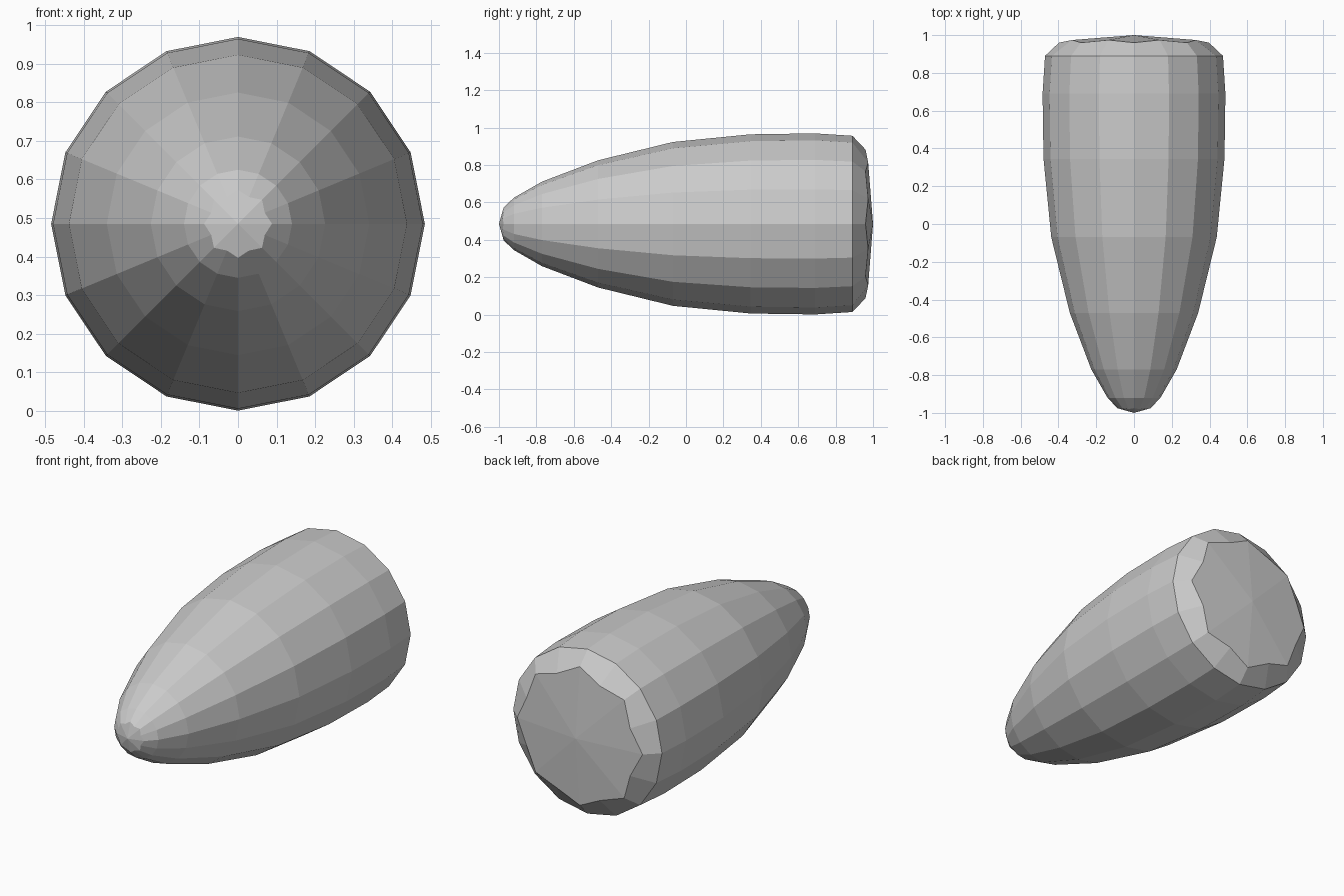
import bpy, bmesh
from math import sin, cos, pi

if "Cube" in bpy.data.objects:
    bpy.data.objects.remove(bpy.data.objects["Cube"])

SIDES = 16
ZC = 0.485

# (y, radius on even spokes, y, radius on odd spokes), nose to tail
RINGS = [
    (-0.975, 0.088, -0.98, 0.075),
    (-0.92, 0.14, -0.92, 0.14),
    (-0.77, 0.226, -0.77, 0.226),
    (-0.47, 0.34, -0.47, 0.34),
    (-0.07, 0.438, -0.07, 0.438),
    (0.345, 0.479, 0.345, 0.479),
    (0.69, 0.484, 0.69, 0.484),
    (0.89, 0.471, 0.89, 0.471),
    (0.96, 0.397, 0.974, 0.355),
]

bm = bmesh.new()


def ring(y_even, r_even, y_odd, r_odd):
    verts = []
    for i in range(SIDES):
        a = 2 * pi * i / SIDES
        y, r = (y_odd, r_odd) if i % 2 else (y_even, r_even)
        verts.append(bm.verts.new((r * cos(a), y, ZC + r * sin(a))))
    return verts


# Faceted bullet-shaped wall
rings = [ring(*p) for p in RINGS]
for a, b in zip(rings, rings[1:]):
    for i in range(SIDES):
        j = (i + 1) % SIDES
        bm.faces.new((a[i], a[j], b[j], b[i]))

# Eight kite-shaped faces close each end
for end, y in ((rings[0], -1.0), (rings[-1], 1.0)):
    centre = bm.verts.new((0, y, ZC))
    for i in range(0, SIDES, 2):
        bm.faces.new((centre, end[i], end[i + 1], end[(i + 2) % SIDES]))

bmesh.ops.recalc_face_normals(bm, faces=bm.faces)
mesh = bpy.data.meshes.new("bullet_body")
bm.to_mesh(mesh)
bm.free()
body = bpy.data.objects.new("bullet_body", mesh)
bpy.context.collection.objects.link(body)
